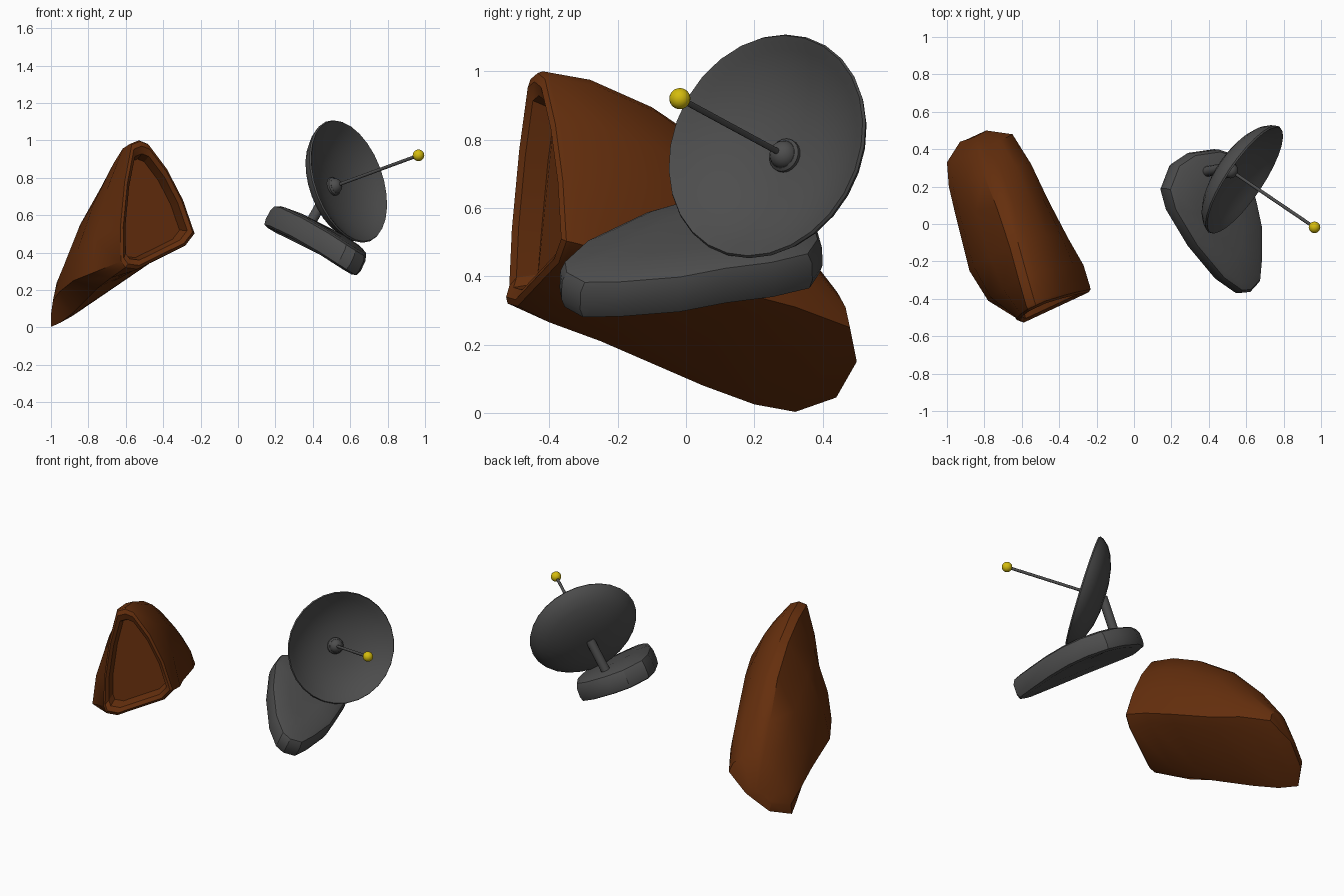
import bpy, bmesh, math
from mathutils import Vector

old = bpy.data.objects.get("Cube")
if old:
    bpy.data.objects.remove(old, do_unlink=True)


def material(name, rgb):
    mat = bpy.data.materials.new(name)
    mat.use_nodes = True
    mat.diffuse_color = (*rgb, 1)
    mat.node_tree.nodes["Principled BSDF"].inputs["Base Color"].default_value = (*rgb, 1)
    return mat


brown = material("rust brown", (0.13, 0.028, 0.004))
grey = material("dark grey", (0.075, 0.075, 0.075))
yellow = material("yellow", (0.66, 0.5, 0.004))


def loft(name, rings, mat, angle):
    """Skin closed rings of points in order and cap both ends."""
    bm = bmesh.new()
    loops = [[bm.verts.new(p) for p in ring] for ring in rings]
    n = len(loops[0])
    for a, b in zip(loops, loops[1:]):
        for i in range(n):
            j = (i + 1) % n
            bm.faces.new((a[i], a[j], b[j], b[i]))
    bm.faces.new(loops[0][::-1])
    bm.faces.new(loops[-1])
    bmesh.ops.recalc_face_normals(bm, faces=bm.faces)
    mesh = bpy.data.meshes.new(name)
    bm.to_mesh(mesh)
    bm.free()
    obj = bpy.data.objects.new(name, mesh)
    bpy.context.collection.objects.link(obj)
    return finish(obj, name, mat, angle)


def finish(obj, name, mat, angle):
    obj.name = name
    obj.data.materials.append(mat)
    bpy.ops.object.select_all(action='DESELECT')
    obj.select_set(True)
    bpy.context.view_layer.objects.active = obj
    bpy.ops.object.shade_smooth_by_angle(angle=math.radians(angle))
    return obj


def lathe(name, profile, centre, axis, mat, segments=28, angle=40):
    """Turn (radius, height) pairs about an axis through centre."""
    turn = axis.to_track_quat('Z', 'Y')
    steps = [2 * math.pi * i / segments for i in range(segments)]
    rings = [[centre + turn @ Vector((r * math.cos(a), r * math.sin(a), h)) for a in steps]
             for r, h in profile]
    return loft(name, rings, mat, angle)


def rod(name, start, end, radius, mat):
    length = (end - start).length
    return lathe(name, [(radius, 0), (radius, length)], start, end - start, mat, 12)


def ball(name, centre, radius, mat):
    bpy.ops.mesh.primitive_uv_sphere_add(segments=20, ring_count=12, radius=radius, location=centre)
    return finish(bpy.context.object, name, mat, 60)


# Tent-like shell: left foot, left hem, right foot and ridge at each station
stations = [
    ((-.61, -.51, .315), (-.635, -.5, .35), (-.235, -.335, .5), (-.53, -.42, 1)),
    ((-.68, -.4, .265), (-.78, -.41, .29), (-.27, -.22, .47), (-.57, -.28, .975)),
    ((-.75, -.25, .21), (-.88, -.25, .25), (-.35, -.08, .43), (-.62, -.1, .895)),
    ((-.88, .05, .08), (-.955, .05, .19), (-.46, .13, .36), (-.69, .1, .76)),
    ((-.95, .2, .025), (-.99, .2, .14), (-.55, .32, .31), (-.76, .28, .56)),
    ((-1, .32, .003), (-1, .33, .07), (-.65, .48, .25), (-.81, .4, .38)),
    ((-.92, .44, .045), (-.93, .44, .09), (-.79, .5, .15), (-.84, .47, .19)),
]


def section(station, left_bulge, right_bulge, drop):
    foot, hem, right, ridge = map(Vector, station)
    across = (right - foot).normalized()
    height = ridge.z - (foot.z + right.z) / 2
    half = across * min(.055, height * .15)
    a, b = ridge - half, ridge + half
    a.z = b.z = ridge.z - height * .03
    out_left, out_right = across * left_bulge, across * right_bulge
    down = Vector((0, 0, drop))
    return [foot, hem, hem.lerp(a, .3) - out_left, hem.lerp(a, .7) - out_left, a, ridge, b,
            right.lerp(b, .7) + out_right, right.lerp(b, .35) + out_right, right,
            foot.lerp(right, .87) - down, foot.lerp(right, .17) - down]


left_bulges = (.025, .042, .05, .053, .046, .03, .01)
right_bulges = (.03, .042, .048, .05, .045, .03, .01)
drops = (.04, .015, .01, .01, .01, .01, 0)
hull = [section(*args) for args in zip(stations, left_bulges, right_bulges, drops)]

# Raised frame and sunken panel on the open front
front = hull[0]
forward = Vector((.397, -.915, .066))
middle = Vector((-.46, -.43, .60))
frame = [[middle + (p - middle) * s + forward * d for p in front]
         for s, d in ((.985, .015), (.92, .025), (.82, .01), (.76, -.06))]
loft("shell", frame[::-1] + hull, brown, 32)

# Sloping slab under the dish, with walls square to its slope
outline = [(.16, .19), (.19, .08), (.31, -.12), (.46, -.30), (.56, -.37), (.61, -.365),
           (.66, -.31), (.67, -.20), (.67, -.02), (.64, .12), (.60, .26), (.53, .37),
           (.44, .40), (.30, .38), (.21, .32)]


def slab_ring(scale, dz):
    ring = []
    for px, py in outline:
        x, y = .44 + (px - .44) * scale, .03 + (py - .03) * scale
        dx = x - .3
        z = .61 - .4 * dx - .45 * dx * dx + .08 * y - .4 * max(y, 0) ** 2
        ring.append(Vector((x + .5 * (dz + .055), y, z + dz)))
    return ring


slab = [(.5, -.118), (.9, -.118), (.975, -.107), (1, -.08), (.995, -.03),
        (.96, -.008), (.86, 0), (.5, 0)]
loft("dish_base", [slab_ring(s, d) for s, d in slab], grey, 30)

# Dish, opening along its feed arm
rim_centre = Vector((.592, .235, .782))
tip = Vector((.965, -.018, .92))
facing = Vector((.797, -.534, .28)).normalized()
bowl = rim_centre - facing * .108
outside = [(.03, -.028), (.1, -.024), (.18, -.01), (.25, .015), (.3, .045), (.33, .08),
           (.341, .102), (.336, .111)]
inside = [(r, .104 * (r / .325) ** 2.5) for r in (.322, .3, .26, .2, .13, .05)]
lathe("dish", outside + inside, bowl, facing, grey)

# Hub, feed arm, tip and support post
hub = bowl + facing * .012
ball("hub", hub, .042, grey)
lathe("hub_collar", [(.05, -.01), (.05, .012), (.042, .02)], bowl, facing, grey, 20)
rod("feed_arm", hub, tip, .009, grey)
ball("feed_tip", tip, .031, yellow)
rod("post", Vector((.36, .275, .51)), bowl - facing * .015, .028, grey)
